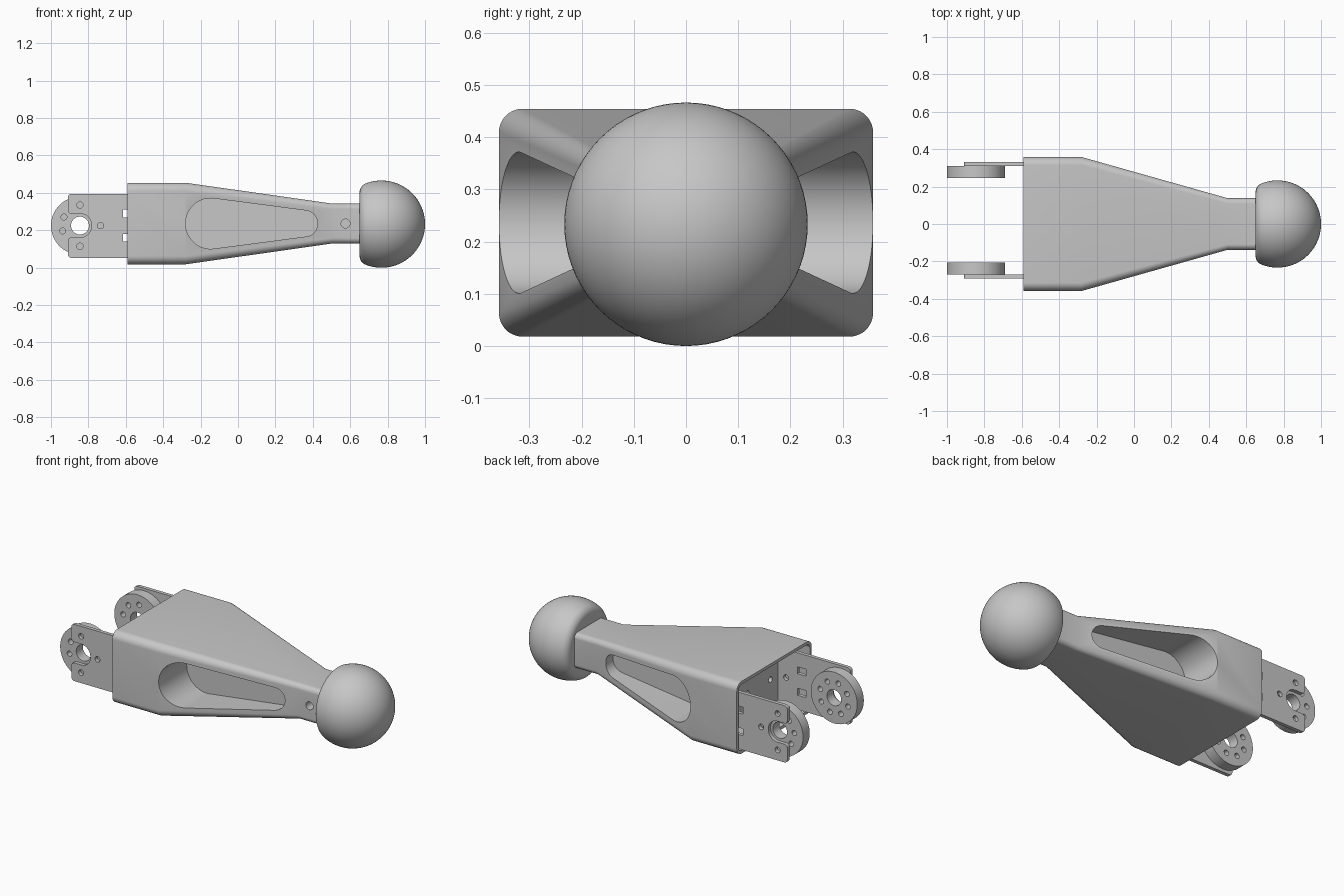
import bpy, bmesh, math
from mathutils import Vector

old = bpy.data.objects.get("Cube")
if old:
    bpy.data.objects.remove(old, do_unlink=True)

grey = bpy.data.materials.new("plain_grey")
grey.use_nodes = True
grey.diffuse_color = (0.57, 0.57, 0.57, 1)
grey.node_tree.nodes["Principled BSDF"].inputs["Base Color"].default_value = (0.57, 0.57, 0.57, 1)

MID = 0.236      # height of the body axis
HUB = (-0.845, 0.225)


def rounded(corners, steps=10):
    """Round each (u, v, radius) corner of a polygon."""
    out = []
    for i, (u, v, r) in enumerate(corners):
        p = Vector((u, v))
        a = (Vector(corners[i - 1][:2]) - p).normalized()
        b = (Vector(corners[(i + 1) % len(corners)][:2]) - p).normalized()
        if r == 0:
            out.append(p)
            continue
        half = a.angle(b) / 2
        centre = p + (a + b).normalized() * (r / math.sin(half))
        start = p + a * (r / math.tan(half)) - centre
        sweep = math.pi - 2 * half
        if a.x * b.y - a.y * b.x > 0:
            sweep = -sweep
        for k in range(steps + 1):
            t = math.atan2(start.y, start.x) + sweep * k / steps
            out.append(centre + Vector((r * math.cos(t), r * math.sin(t))))
    return out


def box2d(u0, u1, v0, v1, r=0):
    return rounded([(u0, v0, r), (u1, v0, r), (u1, v1, r), (u0, v1, r)])


def disc2d(u, v, r, n=32):
    return [(u + r * math.cos(math.tau * k / n), v + r * math.sin(math.tau * k / n)) for k in range(n)]


def loft(name, rings):
    """Skin a list of equal rings and cap both ends."""
    bm = bmesh.new()
    loops = [[bm.verts.new(p) for p in ring] for ring in rings]
    n = len(loops[0])
    for a, b in zip(loops, loops[1:]):
        for i in range(n):
            bm.faces.new((a[i], a[(i + 1) % n], b[(i + 1) % n], b[i]))
    bm.faces.new(loops[0])
    bm.faces.new(loops[-1])
    bmesh.ops.recalc_face_normals(bm, faces=bm.faces)
    mesh = bpy.data.meshes.new(name)
    bm.to_mesh(mesh)
    bm.free()
    mesh.materials.append(grey)
    obj = bpy.data.objects.new(name, mesh)
    bpy.context.collection.objects.link(obj)
    return obj


def prism_y(name, pts, y0, y1):
    return loft(name, [[(u, y, v) for u, v in pts] for y in (y0, y1)])


def prism_x(name, pts, x0, x1):
    return loft(name, [[(x, u, v) for u, v in pts] for x in (x0, x1)])


def activate(obj):
    bpy.ops.object.select_all(action='DESELECT')
    obj.select_set(True)
    bpy.context.view_layer.objects.active = obj


def cut(obj, cutter):
    cutter.hide_render = True
    activate(obj)
    mod = obj.modifiers.new("cut", 'BOOLEAN')
    mod.operation = 'DIFFERENCE'
    mod.solver = 'EXACT'
    mod.object = cutter
    bpy.ops.object.modifier_apply(modifier=mod.name)
    bpy.data.objects.remove(cutter, do_unlink=True)


def smooth(obj):
    activate(obj)
    bpy.ops.object.shade_smooth_by_angle(angle=math.radians(25))


# Tapered body: rounded rectangles along x
sections = [(-0.59, 0.358, 0.218, 0.045), (-0.28, 0.358, 0.218, 0.045),
            (0.5, 0.138, 0.107, 0.03), (0.68, 0.138, 0.107, 0.03)]
body = loft("tapered_body", [
    [(x, u, v) for u, v in box2d(-w, w, MID - h, MID + h, r)] for x, w, h, r in sections])

# Open rear socket
cut(body, prism_x("socket_cutter", box2d(-0.34, 0.34, MID - 0.2, MID + 0.2, 0.03), -0.7, -0.4))

# Teardrop pockets on both sides
pocket = rounded([(-0.28, MID - 0.154, 0.134), (0.425, MID - 0.0615, 0.068),
                  (0.425, MID + 0.0615, 0.068), (-0.28, MID + 0.154, 0.134)], 16)
for side in (-1, 1):
    cut(body, prism_y("pocket_cutter", pocket, side * 0.09, side * 0.6))

# Screw hole in the neck
cut(body, prism_y("neck_hole_cutter", disc2d(0.575, MID, 0.024), -0.3, -0.07))
smooth(body)

# Ball with a flat, filleted rear
CX, R, FLAT, F = 0.767, 0.233, 0.65, 0.05
fx = FLAT + F
fr = math.sqrt((R - F) ** 2 - (CX - fx) ** 2)
turn = math.atan2(fr, fx - CX)
profile = []
for k in range(9):
    a = math.pi + (turn - math.pi) * k / 8
    profile.append((fx + F * math.cos(a), fr + F * math.sin(a)))
for k in range(1, 37):
    a = turn + (0.005 - turn) * k / 36
    profile.append((CX + R * math.cos(a), R * math.sin(a)))
ball = loft("ball_end", [[(x, u, v) for u, v in disc2d(0, R, r, 72)] for x, r in profile])
smooth(ball)

# U-shaped bracket: two notched side plates and a base
hx, hz = HUB
outline = rounded([(-0.91, 0.052, 0.02), (-0.41, 0.052, 0), (-0.41, 0.395, 0), (-0.91, 0.395, 0.02),
                   (-0.91, hz + 0.063, 0.02), (-0.783, hz + 0.063, 0.06),
                   (-0.783, hz - 0.063, 0.06), (-0.91, hz - 0.063, 0.02)])
plate_holes = [(hx, hz + 0.11), (hx, hz - 0.11), (hx + 0.11, hz), (-0.48, hz)]
for name, y0, y1 in (("front", -0.292, -0.27), ("back", 0.31, 0.332)):
    plate = prism_y(name + "_bracket_plate", outline, y0, y1)
    for u, v in plate_holes:
        cut(plate, prism_y("hole_cutter", disc2d(u, v, 0.017, 20), y0 - 0.05, y1 + 0.05))
    for v in (0.16, 0.29):
        cut(plate, prism_y("slot_cutter", box2d(-0.615, -0.555, v - 0.021, v + 0.021), y0 - 0.05, y1 + 0.05))
    smooth(plate)

base = prism_x("bracket_base", box2d(-0.28, 0.32, 0.052, 0.395), -0.425, -0.405)
for u in (-0.2, 0.02, 0.24):
    cut(base, prism_x("hole_cutter", disc2d(u, hz, 0.017, 20), -0.5, -0.35))
smooth(base)

# Round pivot discs with a bore and a ring of holes
for name, y0, y1, first in (("front", -0.27, -0.207, 152), ("back", 0.247, 0.31, 174)):
    disc = prism_y(name + "_pivot_disc", disc2d(hx, hz, 0.155, 64), y0, y1)
    cut(disc, prism_y("bore_cutter", disc2d(hx, hz, 0.048), y0 - 0.05, y1 + 0.05))
    for k in range(8):
        a = math.radians(first + 45 * k)
        cut(disc, prism_y("hole_cutter", disc2d(hx + 0.097 * math.cos(a), hz + 0.097 * math.sin(a), 0.016, 20),
                          y0 - 0.05, y1 + 0.05))
    smooth(disc)
